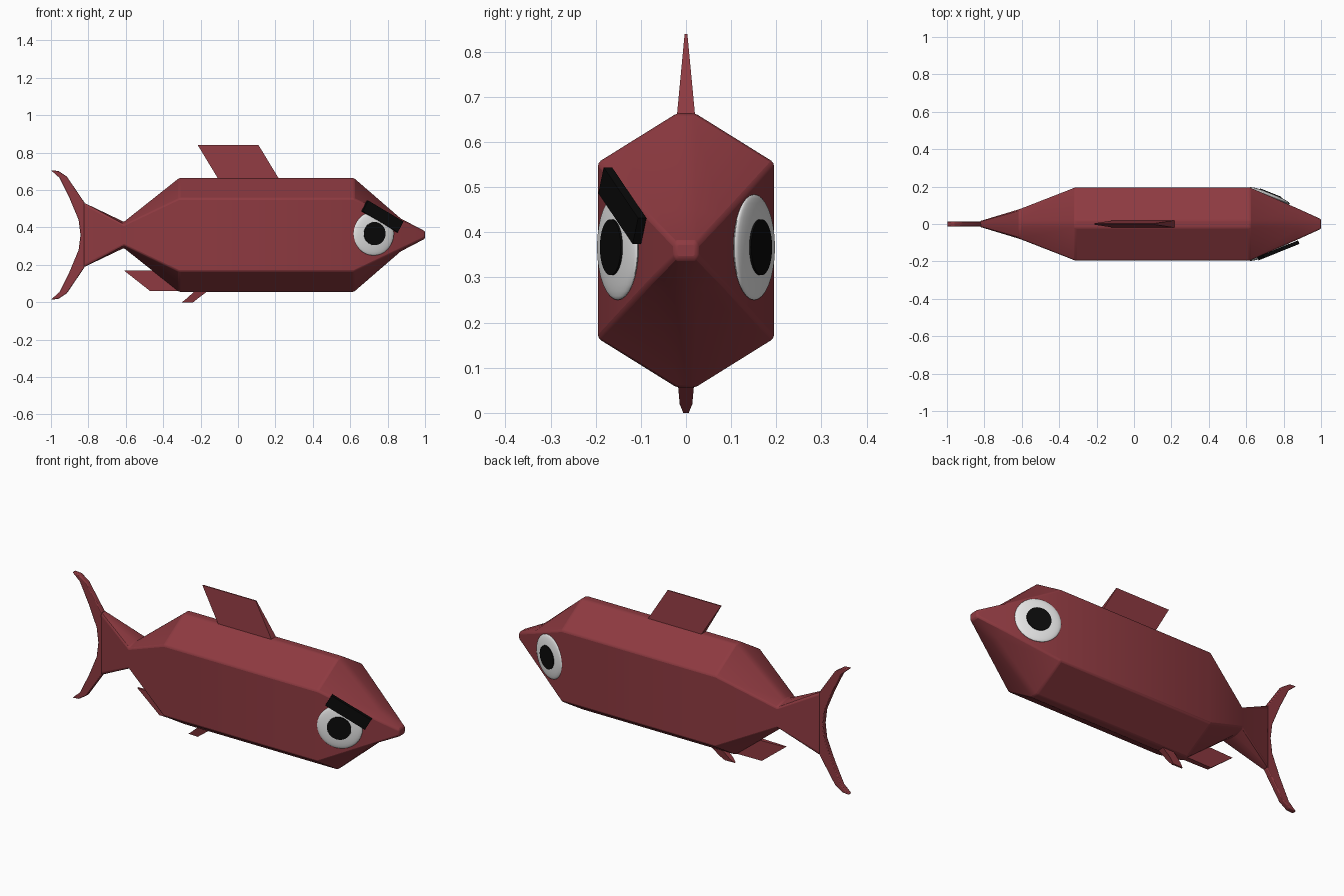
import bpy, bmesh, math
from mathutils import Matrix

cube = bpy.data.objects.get("Cube")
if cube:
    bpy.data.objects.remove(cube, do_unlink=True)

MID = 0.36               # height of the body axis
TILT = math.radians(22)  # slope of the cheeks


def material(name, rgb, rough=0.6):
    m = bpy.data.materials.new(name)
    m.use_nodes = True
    m.diffuse_color = (*rgb, 1)
    bsdf = m.node_tree.nodes["Principled BSDF"]
    bsdf.inputs["Base Color"].default_value = (*rgb, 1)
    bsdf.inputs["Roughness"].default_value = rough
    return m


red = material("dark red", (0.27, 0.042, 0.052))
white = material("eye white", (0.8, 0.8, 0.8))
black = material("black", (0.003, 0.003, 0.003))


def finish(name, bm, mat, bevel=0.0, angle=30):
    bmesh.ops.recalc_face_normals(bm, faces=bm.faces)
    mesh = bpy.data.meshes.new(name)
    bm.to_mesh(mesh)
    bm.free()
    mesh.materials.append(mat)
    ob = bpy.data.objects.new(name, mesh)
    bpy.context.collection.objects.link(ob)
    if bevel:
        mod = ob.modifiers.new("soft edges", "BEVEL")
        mod.width, mod.segments = bevel, 2
        mod.limit_method, mod.angle_limit = "ANGLE", math.radians(25)
    bpy.ops.object.select_all(action="DESELECT")
    ob.select_set(True)
    bpy.context.view_layer.objects.active = ob
    bpy.ops.object.shade_smooth_by_angle(angle=math.radians(angle))
    return ob


def bridge(bm, a, b):
    for i in range(len(a)):
        j = (i + 1) % len(a)
        bm.faces.new((a[i], a[j], b[j], b[i]))


def fin(name, points, bevel=0.0):
    """Flat fin from (x, z, half thickness) outline points."""
    bm = bmesh.new()
    sides = [[bm.verts.new((x, s * t, z)) for x, z, t in points] for s in (-1, 1)]
    bridge(bm, *sides)
    for side in sides:
        bm.faces.new(side)
    return finish(name, bm, red, bevel)


# Body: eight-sided rings as (x, ridge half y, ridge half z, side half y, side half z)
rings = [(-0.825, 0.012, 0.172, 0.015, 0.165),
         (-0.61, 0.02, 0.07, 0.08, 0.055),
         (-0.315, 0.02, 0.304, 0.195, 0.195),
         (0.62, 0.02, 0.304, 0.195, 0.195),
         (0.87, 0.022, 0.088, 0.085, 0.076),
         (1.0, 0.018, 0.02, 0.026, 0.014)]
bm = bmesh.new()
loops = []
for x, ry, rz, sy, sz in rings:
    half = [(ry, rz), (sy, sz), (sy, -sz), (ry, -rz)]
    outline = half + [(-y, z) for y, z in reversed(half)]
    loops.append([bm.verts.new((x, y, MID + z)) for y, z in outline])
for a, b in zip(loops, loops[1:]):
    bridge(bm, a, b)
bm.faces.new(loops[0])
bm.faces.new(loops[-1])
finish("body", bm, red, 0.008)

# Tail fin: upper lobe mirrored about the body axis
lobe = [(-0.82, 0.172), (-0.915, 0.312), (-0.96, 0.342), (-1.0, 0.346),
        (-0.955, 0.306), (-0.9, 0.195), (-0.852, 0.08)]
tail = lobe + [(-0.842, 0)] + [(x, -z) for x, z in reversed(lobe)]
fin("tail_fin", [(x, MID + z, 0.014) for x, z in tail], 0.004)

# Back fin and the two belly fins
fin("back_fin", [(-0.1, 0.65, 0.021), (0.225, 0.65, 0.021),
                 (0.11, 0.84, 0.003), (-0.215, 0.84, 0.003)])
fin("rear_belly_fin", [(-0.61, 0.17, 0.005), (-0.47, 0.06, 0.012),
                       (-0.31, 0.06, 0.015), (-0.38, 0.17, 0.015)])
fin("front_belly_fin", [(-0.3, 0.0, 0.004), (-0.24, 0.0, 0.006), (-0.215, 0.02, 0.014),
                        (-0.155, 0.065, 0.018), (-0.225, 0.065, 0.018), (-0.275, 0.02, 0.014)])


def cheek(side, x, y, z):
    """Frame on a cheek: local x along it, local y outward, local z up."""
    turn = Matrix.Rotation(side * (math.pi / 2 - TILT), 4, "Z")
    flat = Matrix(((0, 1, 0, 0), (-1, 0, 0, 0), (0, 0, 1, 0), (0, 0, 0, 1)))
    return Matrix.Translation((x, side * y, z)) @ turn @ flat.inverted()


# Eyes: shallow domes with a thin round pupil
for side, label in ((-1, "right"), (1, "left")):
    frame = cheek(side, 0.725, 0.151, 0.367)
    bm = bmesh.new()
    bmesh.ops.create_uvsphere(bm, u_segments=32, v_segments=16, radius=1)
    bm.transform(frame @ Matrix.Diagonal((0.117, 0.016, 0.117, 1)))
    finish(label + "_eye", bm, white, angle=60)

    bm = bmesh.new()
    bmesh.ops.create_cone(bm, cap_ends=True, segments=32, radius1=0.062,
                          radius2=0.062, depth=0.008)
    # Choose the outward side of the cheek
    out = Matrix.Translation((math.sin(TILT) * 0.014, side * math.cos(TILT) * 0.014, 0))
    bm.transform(out @ frame @ Matrix.Rotation(math.pi / 2, 4, "X"))
    finish(label + "_pupil", bm, black)

# Slanted brow over the right eye only
bm = bmesh.new()
bmesh.ops.create_cube(bm, size=1)
bm.transform(Matrix.Translation((0.772, -0.141, 0.459))
             @ Matrix.Rotation(TILT, 4, "Z")
             @ Matrix.Rotation(math.radians(29), 4, "Y")
             @ Matrix.Diagonal((0.232, 0.02, 0.066, 1)))
finish("brow", bm, black)
